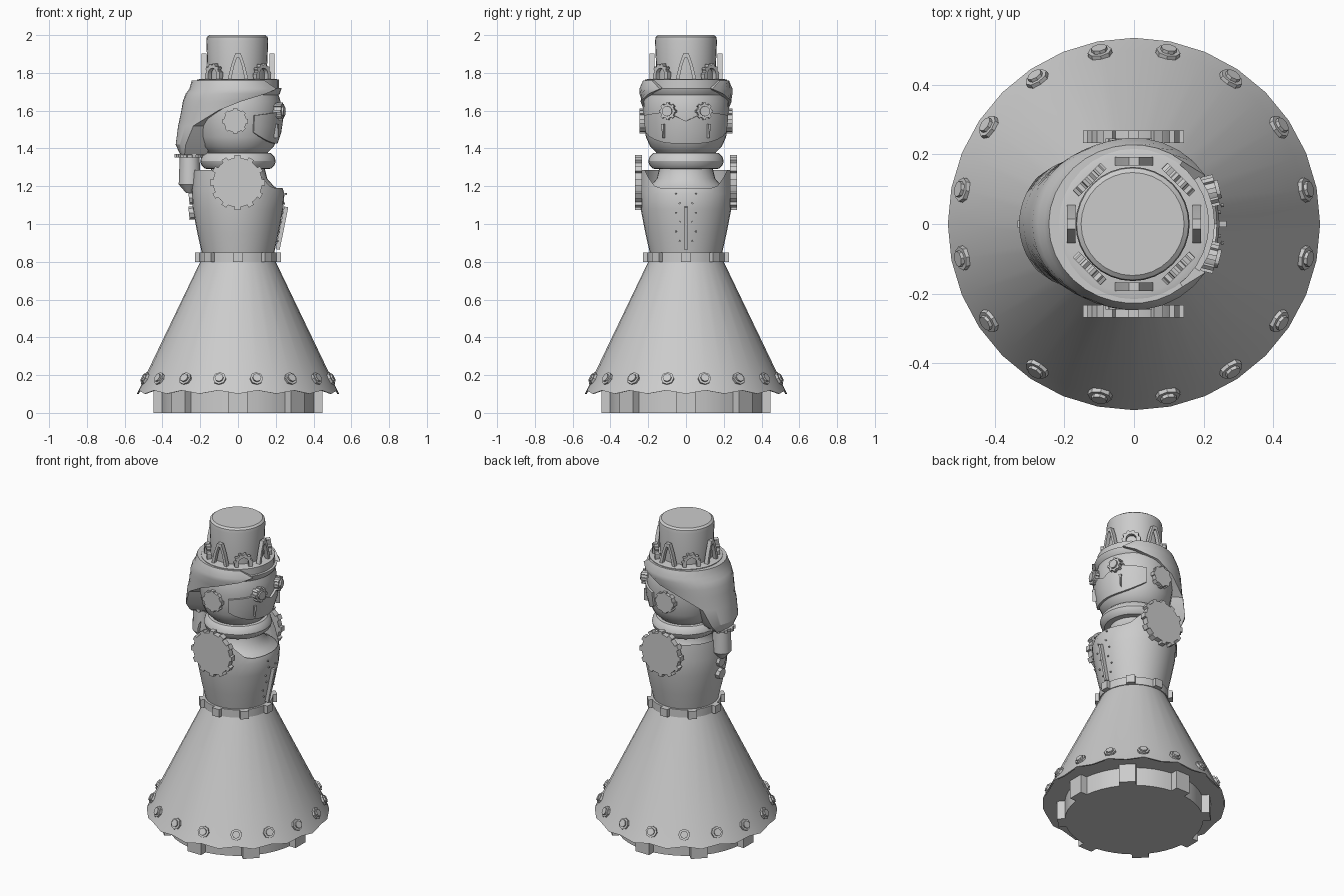
import bpy, bmesh
from math import sin, cos, pi, acos
from mathutils import Vector, Matrix

if "Cube" in bpy.data.objects:
    bpy.data.objects.remove(bpy.data.objects["Cube"])


def finish(name, bm):
    bmesh.ops.recalc_face_normals(bm, faces=bm.faces)
    me = bpy.data.meshes.new(name)
    bm.to_mesh(me)
    bm.free()
    ob = bpy.data.objects.new(name, me)
    bpy.context.collection.objects.link(ob)
    return ob


def loft(name, rings):
    """Closed solid through a list of rings of equal point count."""
    bm = bmesh.new()
    vs = [[bm.verts.new(p) for p in r] for r in rings]
    n = len(vs[0])
    for a, b in zip(vs, vs[1:]):
        for i in range(n):
            j = (i + 1) % n
            bm.faces.new((a[i], a[j], b[j], b[i]))
    bm.faces.new(vs[0])
    bm.faces.new(vs[-1])
    return finish(name, bm)


def lathe(name, prof, n=32, cx=0, dz=None):
    """Turned solid; dz(ring, i) may shift the height of single points."""
    return loft(name, [[(cx + r * cos(2 * pi * i / n), r * sin(2 * pi * i / n),
                         z + (dz(k, i) if dz else 0)) for i in range(n)]
                       for k, (r, z) in enumerate(prof)])


def prism(name, pts, h, M):
    bm = bmesh.new()
    f = bm.faces.new([bm.verts.new((x, y, 0)) for x, y in pts])
    top = bmesh.ops.extrude_face_region(bm, geom=[f])
    bmesh.ops.translate(bm, vec=(0, 0, h),
                        verts=[v for v in top['geom'] if isinstance(v, bmesh.types.BMVert)])
    bm.transform(M)
    return finish(name, bm)


def gear(name, ri, ro, n, h, M, tooth=0.3, fill=4):
    """Toothed disc; tooth is the tooth's share of the pitch."""
    pts = []
    for k in range(n):
        c, w = 2 * pi * k / n, pi / n * tooth
        for r, a in ((ri, c - w), (ro, c - w * ri / ro), (ro, c + w * ri / ro), (ri, c + w)):
            pts.append((r * cos(a), r * sin(a)))
        gap = 2 * pi / n - 2 * w
        for i in range(1, fill):
            a = c + w + gap * i / fill
            pts.append((ri * cos(a), ri * sin(a)))
    return prism(name, pts, h, M)


def disc(name, r, h, M, n=8):
    return prism(name, [(r * cos(2 * pi * i / n), r * sin(2 * pi * i / n)) for i in range(n)], h, M)


def facing(loc, nrm):
    return Matrix.Translation(loc) @ Vector(nrm).to_track_quat('Z', 'Y').to_matrix().to_4x4()


def upright(a, r, z):
    """Plane standing on a circle: local x tangent, y up, z outward."""
    n = Vector((cos(a), sin(a), 0))
    R = Matrix(((-sin(a), cos(a), 0), (0, 0, 1), n)).transposed().to_4x4()
    return Matrix.Translation((r * n.x, r * n.y, z)) @ R


# Base gear and scalloped skirt
gear('base_gear', 0.405, 0.45, 8, 0.12, Matrix.Translation((0, 0, 0)), 0.31)
lathe('skirt', [(0.525, 0.11), (0.535, 0.11), (0.5, 0.175), (0.195, 0.81)], 32,
      dz=lambda k, i: (0.009 if i % 2 else -0.009) if k < 2 else 0)

# Bolts around the hem
for k in range(16):
    a = 2 * pi * (k + 0.5) / 16
    M = facing((0.495 * cos(a), 0.495 * sin(a), 0.178), (0.9 * cos(a), 0.9 * sin(a), 0.44))
    disc('skirt_washer', 0.035, 0.014, M)
    disc('skirt_bolt', 0.023, 0.024, M)

# Toothed belt
gear('belt', 0.205, 0.23, 8, 0.05, Matrix.Translation((0, 0, 0.8)), 0.32)

# Torso with a lowered front neckline
torso = [(0.19, 0.84), (0.215, 0.95), (0.24, 1.08), (0.246, 1.18), (0.236, 1.285)]


def neckline(k, i):
    x = cos(2 * pi * i / 32)
    return -0.095 * min(1, max(0, (x - 0.4) / 0.35)) if k == 4 else (-0.02 if k == 3 and x > 0.4 else 0)


t = lathe('torso', torso, 32, dz=neckline)
bm = bmesh.new()
bm.from_mesh(t.data)
bmesh.ops.delete(bm, geom=[max((f for f in bm.faces if len(f.verts) > 4),
                               key=lambda f: f.calc_center_median().z)], context='FACES_ONLY')
bm.to_mesh(t.data)
bm.free()
lathe('neck', [(0.235, 1.17), (0.19, 1.2), (0.155, 1.24), (0.14, 1.3), (0.14, 1.4)])

# Front closure strip with rivets, and back plate
strip = [(-0.008, -0.115), (0.008, -0.115), (0.008, 0.115), (-0.008, 0.115)]
tilt = Matrix.Rotation(-0.2, 4, 'X').inverted()
prism('front_strip', strip, 0.022, upright(0, 0.222, 0.98) @ tilt)
for k in range(6):
    z = 0.91 + 0.05 * k
    r = 0.203 + 0.18 * (z - 0.9)
    for s in (-1, 1):
        y = 0.033 + 0.02 * (k % 2)
        disc('chest_rivet', 0.005, 0.008, facing((r, s * y, z), (1, s * 0.15, -0.15)))
for z in (1.14, 1.06):
    disc('back_plate', 0.035, 0.03, facing((-0.23, 0, z), (-1, 0, -0.1)))

# Shoulder gears and ear discs
for s in (-1, 1):
    gear('shoulder_gear', 0.13, 0.146, 12, 0.036,
         facing((-0.002, s * 0.233, 1.22), (0, s, 0)), 0.45, 2)
    gear('ear', 0.06, 0.068, 8, 0.05, facing((-0.015, s * 0.195, 1.545), (0, s, 0)), 0.5, 2)

# Neck ring, collar and head
lathe('neck_ring', [(0.14, 1.29), (0.175, 1.293), (0.193, 1.31), (0.2, 1.333),
                    (0.193, 1.357), (0.175, 1.375), (0.14, 1.38)])
headprof = [(0.15, 1.37), (0.17, 1.39), (0.19, 1.41), (0.212, 1.46), (0.225, 1.54),
            (0.228, 1.6), (0.225, 1.65), (0.21, 1.7), (0.2, 1.73)]
lathe('head', headprof)


def head_r(z):
    for (r0, z0), (r1, z1) in zip(headprof, headprof[1:]):
        if z <= z1:
            return r0 + (r1 - r0) * (z - z0) / (z1 - z0)


# Lower face mask, with raised cheeks and a dip at the middle
rings = []
for i in range(17):
    u = -1 + i / 8
    a, q = u * 1.2, abs(u)
    top = 1.545 + 0.045 * min(1, q / 0.35) - 0.03 * max(0, q - 0.5)
    low = 1.425 + 0.06 * q ** 3
    zs = [low, (low + top) / 2, top]
    sec = [((head_r(z) + 0.013) * cos(a), (head_r(z) + 0.013) * sin(a), z) for z in zs]
    rings.append(sec + [(0.19 * cos(a), 0.19 * sin(a), z) for z in (top, low)])
loft('face_mask', rings)

# Goggle eyes and tear slots
for s in (-1, 1):
    M = facing((0.19, s * 0.087, 1.597), (1, s * 0.25, 0))
    gear('eye_nut', 0.038, 0.046, 8, 0.048, M, 0.5, 2)
    disc('eye_lens', 0.027, 0.058, M, 12)
    prism('tear', [(-0.008, 0.035), (0, -0.04), (0.008, 0.035)], 0.025,
          upright(s * 0.53, 0.222, 1.495))

# Swept-back hair: height, front edge x, radius, backward bulge
rings = []
for z, xf, R, b in ((1.365, -0.205, 0.215, 0.09), (1.42, -0.195, 0.217, 0.113),
                    (1.52, -0.185, 0.225, 0.092), (1.6, -0.1, 0.234, 0.066),
                    (1.65, 0.02, 0.242, 0.05), (1.69, 0.15, 0.247, 0.03),
                    (1.715, 0.205, 0.248, 0.01), (1.76, 0.14, 0.228, 0.017)):
    a0 = acos(xf / R)
    ring = []
    for i in range(25):
        a = a0 + (2 * pi - 2 * a0) * i / 24
        w = max(0, cos(a - pi)) ** 2
        ring.append(((R + b * w) * cos(a), (R + b * w) * sin(a), z))
    for a in (-a0, a0):
        ring.append((0.17 * cos(a), 0.17 * sin(a), z))
    rings.append(ring)
loft('hair', rings)
lathe('hairline', [(0.2, 1.67), (0.222, 1.69), (0.232, 1.72)])

# Tied tail
gear('hair_band', 0.068, 0.08, 10, 0.018, Matrix.Translation((-0.256, 0, 1.353)), 0.45, 2)
lathe('hair_tail', [(0.052, 1.36), (0.056, 1.27), (0.058, 1.21), (0.02, 1.165)], 12, -0.256)

# Top hat
lathe('hat_brim', [(0.216, 1.718), (0.216, 1.764), (0.2, 1.768)])
lathe('hat_crown', [(0.155, 1.76), (0.164, 1.97), (0.161, 1.99), (0.148, 2.0)], 32, -0.004)

# Hat ornaments: pointed arches alternating with half gears
arch = [(0.055, 0), (0.035, 0.08), (0.015, 0.137), (-0.015, 0.137), (-0.035, 0.08), (-0.055, 0),
        (-0.036, 0), (-0.02, 0.075), (-0.006, 0.115), (0.006, 0.115), (0.02, 0.075), (0.036, 0)]
cog = [(0.052, 0), (0.03, 0)]
cog += [(0.03 * cos(pi * i / 8), 0.03 + 0.03 * sin(pi * i / 8)) for i in range(9)] + [(-0.03, 0), (-0.052, 0)]
for i in range(20, -1, -1):
    r = 0.056 if i % 4 in (0, 1) else 0.046
    cog.append((r * cos(pi * i / 20), 0.03 + r * sin(pi * i / 20)))
for k in range(8):
    M = upright(k * pi / 4, 0.168, 1.765)
    if k % 2:
        prism('hat_half_gear', cog, 0.025, M)
    else:
        prism('hat_arch', arch, 0.025, M)

# Smooth shading with sharp edges kept
bpy.ops.object.select_all(action='SELECT')
bpy.context.view_layer.objects.active = bpy.data.objects['head']
bpy.ops.object.shade_smooth_by_angle()
